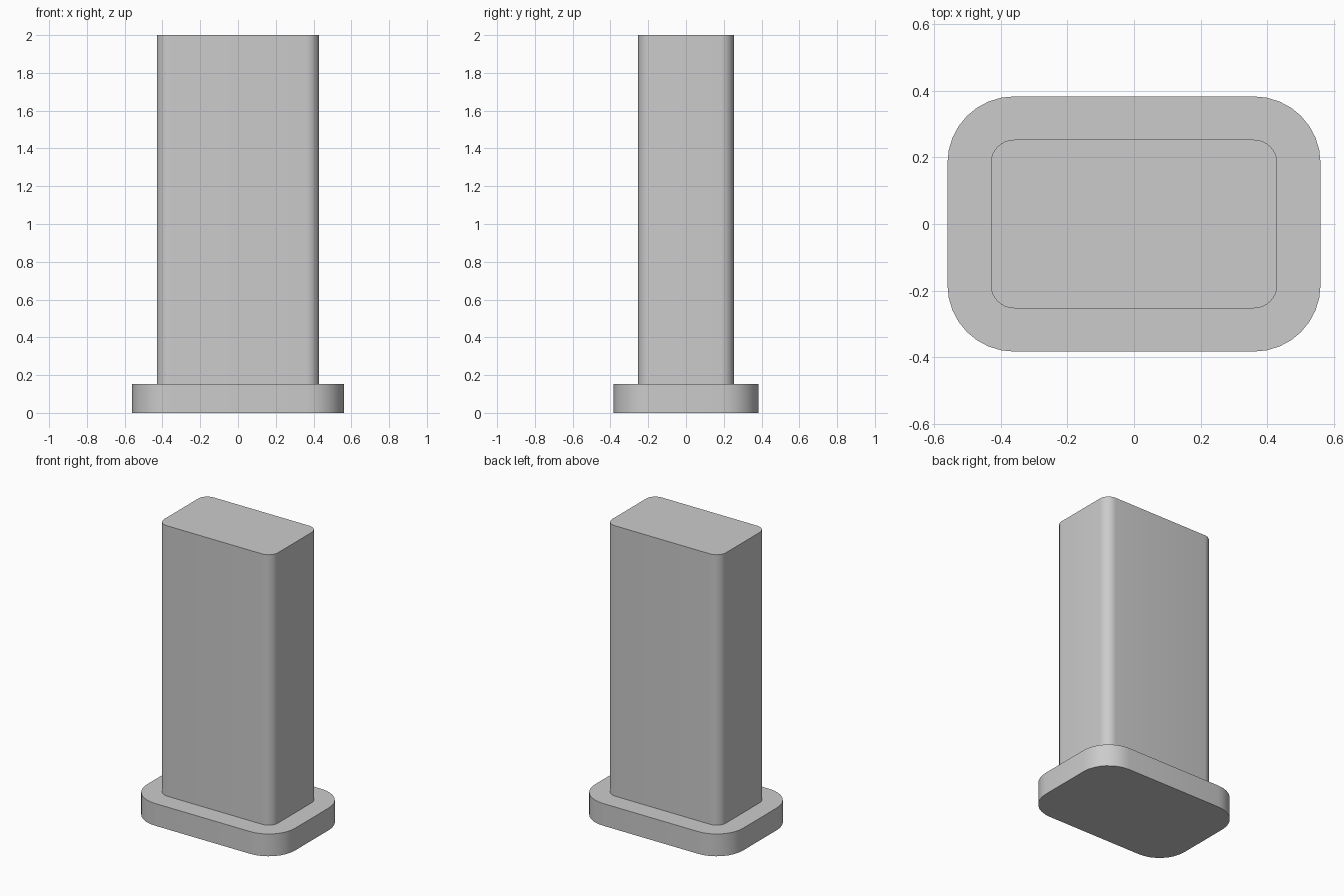
import bpy
import bmesh
import math

cube = bpy.data.objects.get("Cube")
if cube:
    bpy.data.objects.remove(cube, do_unlink=True)

GREY = (0.6, 0.6, 0.6, 1.0)
grey = bpy.data.materials.new("plain grey")
grey.use_nodes = True
grey.diffuse_color = GREY
grey.node_tree.nodes["Principled BSDF"].inputs["Base Color"].default_value = GREY


def rounded_prism(name, half_x, half_y, radius, bottom, top, steps=8):
    """Upright block with rounded vertical corners."""
    bm = bmesh.new()
    outline = []
    for i, (sx, sy) in enumerate([(1, 1), (-1, 1), (-1, -1), (1, -1)]):
        for k in range(steps + 1):
            a = math.pi / 2 * (i + k / steps)
            outline.append(bm.verts.new((sx * (half_x - radius) + radius * math.cos(a),
                                         sy * (half_y - radius) + radius * math.sin(a),
                                         bottom)))
    face = bm.faces.new(outline)
    extruded = bmesh.ops.extrude_face_region(bm, geom=[face], use_keep_orig=True)
    verts = [g for g in extruded["geom"] if isinstance(g, bmesh.types.BMVert)]
    bmesh.ops.translate(bm, verts=verts, vec=(0, 0, top - bottom))
    bmesh.ops.recalc_face_normals(bm, faces=bm.faces)
    mesh = bpy.data.meshes.new(name)
    bm.to_mesh(mesh)
    bm.free()
    mesh.materials.append(grey)
    obj = bpy.data.objects.new(name, mesh)
    bpy.context.collection.objects.link(obj)
    # Smooth corners, sharp rims
    bpy.ops.object.select_all(action="DESELECT")
    obj.select_set(True)
    bpy.context.view_layer.objects.active = obj
    bpy.ops.object.shade_smooth_by_angle(angle=math.radians(30))
    return obj


# Flanged base and tall column share the same corner centres
FLANGE = 0.13
COLUMN_X, COLUMN_Y, CORNER = 0.43, 0.253, 0.07
BASE_TOP = 0.152

rounded_prism("base_plate", COLUMN_X + FLANGE, COLUMN_Y + FLANGE, CORNER + FLANGE, 0, BASE_TOP)
rounded_prism("column", COLUMN_X, COLUMN_Y, CORNER, BASE_TOP, 2)
